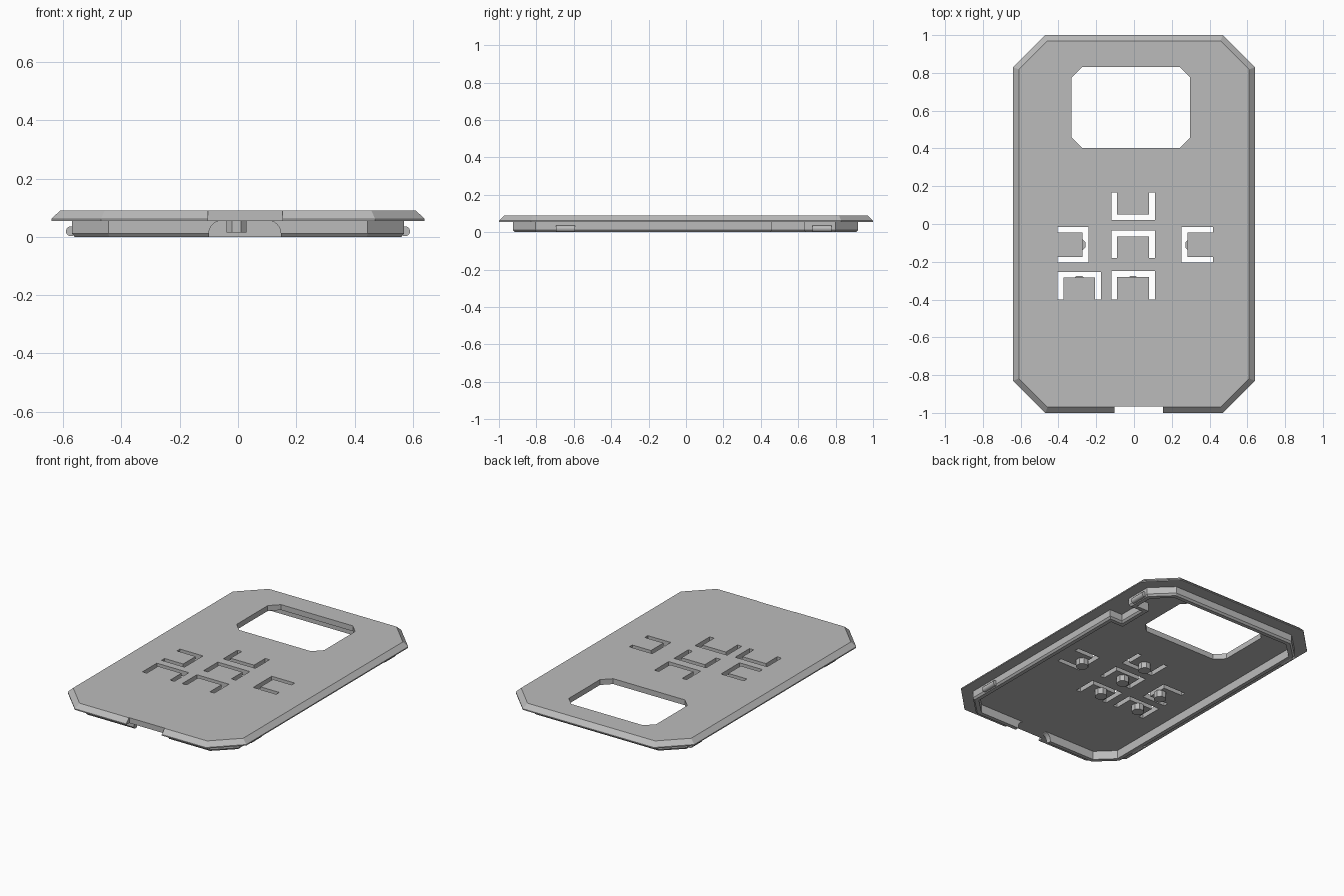
import bpy, bmesh
from math import cos, sin, pi, radians
from mathutils import Vector

cube = bpy.data.objects.get("Cube")
if cube:
    bpy.data.objects.remove(cube, do_unlink=True)

grey = bpy.data.materials.new("matte grey")
grey.use_nodes = True
grey.diffuse_color = (0.5, 0.5, 0.5, 1)
grey.node_tree.nodes["Principled BSDF"].inputs["Base Color"].default_value = grey.diffuse_color


def finish(name, bm):
    bmesh.ops.recalc_face_normals(bm, faces=bm.faces)
    mesh = bpy.data.meshes.new(name)
    bm.to_mesh(mesh)
    bm.free()
    mesh.materials.append(grey)
    ob = bpy.data.objects.new(name, mesh)
    bpy.context.collection.objects.link(ob)
    return ob


def loft(bm, rings, closed=False):
    """Skin rings of (points, z); cap the ends, or join last to first."""
    loops = [[bm.verts.new((x, y, z)) for x, y in pts] for pts, z in rings]
    pairs = list(zip(loops, loops[1:]))
    if closed:
        pairs.append((loops[-1], loops[0]))
    else:
        bm.faces.new(loops[0])
        bm.faces.new(loops[-1])
    for a, b in pairs:
        for i in range(len(a)):
            j = (i + 1) % len(a)
            bm.faces.new((a[i], a[j], b[j], b[i]))


def octagon(x0, x1, y0, y1, cx, cy):
    """Anticlockwise rectangle with cut corners."""
    return [(x0 + cx, y0), (x1 - cx, y0), (x1, y0 + cy), (x1, y1 - cy),
            (x1 - cx, y1), (x0 + cx, y1), (x0, y1 - cy), (x0, y0 + cy)]


def inset(pts, d):
    """Move every edge of an anticlockwise outline inward by d."""
    out = []
    for i, p in enumerate(pts):
        p = Vector(p)
        e1 = (p - Vector(pts[i - 1])).normalized()
        e2 = (Vector(pts[(i + 1) % len(pts)]) - p).normalized()
        n1, n2 = Vector((-e1.y, e1.x)), Vector((-e2.y, e2.x))
        out.append(tuple(p + (n1 + n2) * d / (1 + n1.dot(n2))))
    return out


def cut(ob, bm):
    cutter = finish("cutter", bm)
    cutter.hide_render = True
    mod = ob.modifiers.new("cut", "BOOLEAN")
    mod.operation, mod.solver, mod.object = "DIFFERENCE", "EXACT", cutter
    bpy.context.view_layer.objects.active = ob
    bpy.ops.object.modifier_apply(modifier=mod.name)
    bpy.data.objects.remove(cutter, do_unlink=True)


def bracket(cx, cy, w, h, angle, t=0.031):
    """Three-sided slot, open downward before it is turned."""
    a, b = w / 2, h / 2
    pts = [(-a, -b), (-a + t, -b), (-a + t, b - t), (a - t, b - t),
           (a - t, -b), (a, -b), (a, b), (-a, b)]
    c, s = cos(radians(angle)), sin(radians(angle))
    return [(cx + c * x - s * y, cy + s * x + c * y) for x, y in pts]


# Cover plate with sloping edge
bm = bmesh.new()
outline = octagon(-0.64, 0.64, -1, 1, 0.17, 0.17)
loft(bm, [(outline, 0.055), (outline, 0.062), (inset(outline, 0.03), 0.09)])
plate = finish("cover_plate", bm)

# Window, front notch and button slots
bm = bmesh.new()
holes = [octagon(-0.33, 0.297, 0.402, 0.832, 0.056, 0.056),
         [(-0.103, -1.1), (0.153, -1.1), (0.153, -0.967), (-0.103, -0.967)],
         bracket(-0.005, 0.093, 0.23, 0.145, 180),
         bracket(-0.005, -0.108, 0.23, 0.145, 0),
         bracket(-0.005, -0.325, 0.23, 0.15, 0),
         bracket(-0.29, -0.327, 0.23, 0.147, 0),
         bracket(-0.323, -0.11, 0.19, 0.165, -90),
         bracket(0.335, -0.11, 0.19, 0.165, 90)]
for pts in holes:
    loft(bm, [(pts, 0), (pts, 0.2)])
cut(plate, bm)

# Locating wall underneath, with a jog on the left side
path = octagon(-0.57, 0.57, -0.925, 0.92, 0.125, 0.12)
path[3:3] = [(0.57, 0.46), (0.48, 0.46), (0.48, 0.63), (0.57, 0.63)]
bm = bmesh.new()
inner = inset(path, 0.035)
loft(bm, [(path, 0.057), (path, 0.012), (inset(path, 0.01), 0),
          (inner, 0), (inner, 0.057)], closed=True)
wall = finish("locating_wall", bm)

# Arched connector opening through the front wall
r = 0.045
arch = [(-0.1, -0.1), (0.147, -0.1)]
for cx, start in ((0.147 - r, 0), (-0.1 + r, pi / 2)):
    arch += [(cx + r * cos(start + i * pi / 12), 0.011 + r * sin(start + i * pi / 12))
             for i in range(7)]
bm = bmesh.new()
rings = [[bm.verts.new((x, y, z if z < 0.055 else 0.07)) for x, z in arch] for y in (-1, -0.8)]
bm.faces.new(rings[0])
bm.faces.new(rings[1])
for i in range(len(arch)):
    j = (i + 1) % len(arch)
    bm.faces.new((rings[0][i], rings[0][j], rings[1][j], rings[1][i]))
cut(wall, bm)

# Octagonal button pins
pins = [(-0.005, 0.09), (-0.005, -0.11), (-0.005, -0.31),
        (-0.29, -0.31), (-0.293, -0.11), (0.308, -0.11)]
for n, (x, y) in enumerate(pins, 1):
    bm = bmesh.new()
    ring = octagon(x - 0.035, x + 0.035, y - 0.035, y + 0.035, 0.02, 0.02)
    loft(bm, [(ring, 0.015), (ring, 0.057)])
    finish(f"button_pin_{n}", bm)

# Rounded snap ridges on both sides
for side, sx in (("left", 1), ("right", -1)):
    for place, y in (("front", -0.644), ("back", 0.727)):
        bpy.ops.mesh.primitive_cylinder_add(vertices=24, radius=0.017, depth=0.103,
                                            location=(sx * 0.573, y, 0.019),
                                            rotation=(pi / 2, 0, 0))
        ridge = bpy.context.object
        ridge.name = f"snap_ridge_{side}_{place}"
        ridge.data.materials.append(grey)
        bpy.ops.object.shade_smooth_by_angle()
